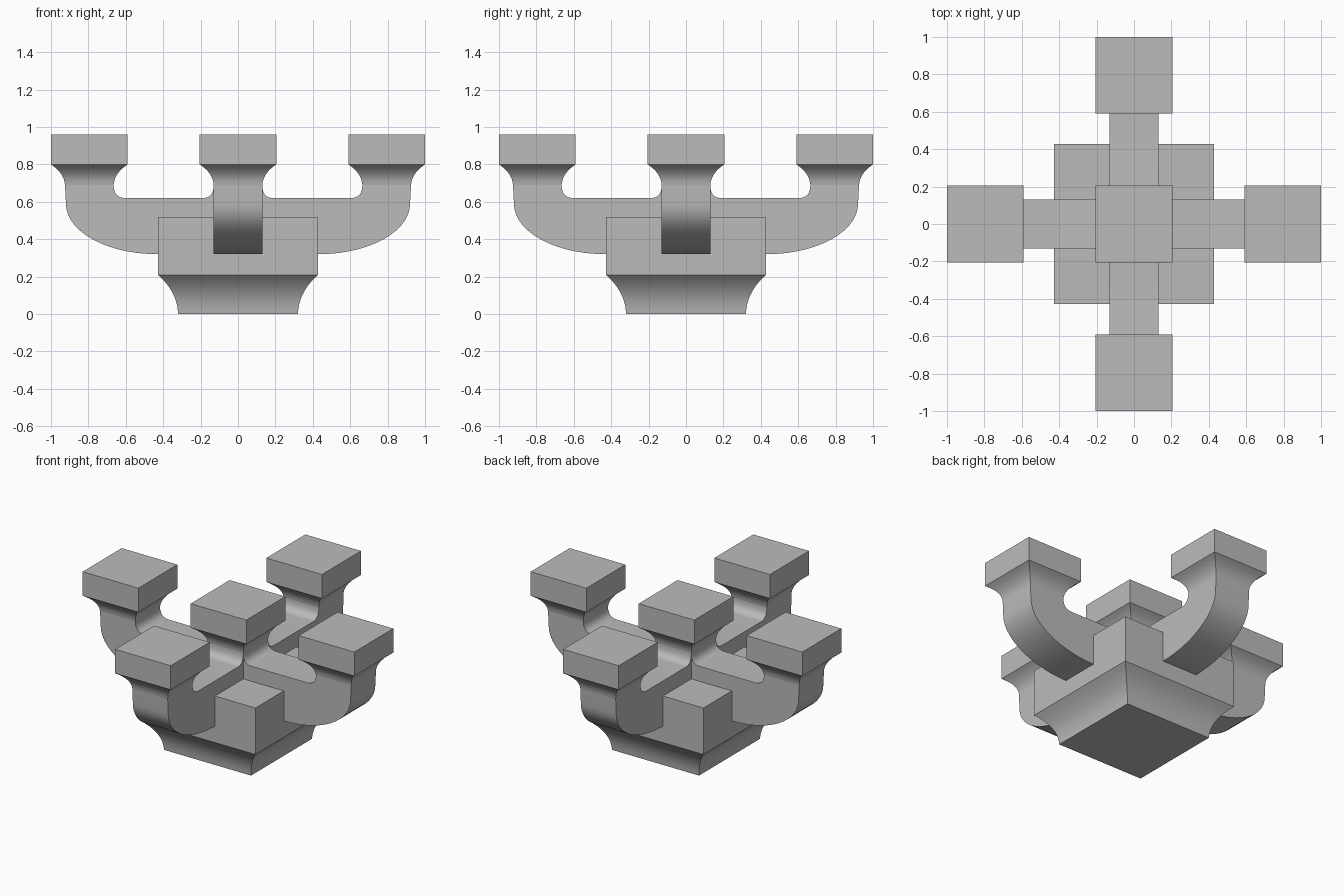
import bpy, bmesh, math
from mathutils import Matrix, Vector

default = bpy.data.objects.get("Cube")
if default:
    bpy.data.objects.remove(default, do_unlink=True)

stone = bpy.data.materials.new("grey_stone")
stone.use_nodes = True
stone.diffuse_color = (0.5, 0.5, 0.5, 1)
stone.node_tree.nodes["Principled BSDF"].inputs["Base Color"].default_value = (0.5, 0.5, 0.5, 1)

NECK, CAP, REACH = 0.13, 0.205, 0.795   # half widths, distance to outer posts
STEPS = 8


def bezier(a, b, c):
    """Quadratic curve from a to c, pulled towards b."""
    a, b, c = Vector(a), Vector(b), Vector(c)
    ts = [i / STEPS for i in range(STEPS + 1)]
    return [a * (1 - t) ** 2 + b * 2 * t * (1 - t) + c * t * t for t in ts]


def finish(bm, name, turn=0):
    bmesh.ops.recalc_face_normals(bm, faces=bm.faces)
    bm.transform(Matrix.Rotation(turn, 4, 'Z'))
    mesh = bpy.data.meshes.new(name)
    bm.to_mesh(mesh)
    bm.free()
    mesh.materials.append(stone)
    obj = bpy.data.objects.new(name, mesh)
    bpy.context.collection.objects.link(obj)
    bpy.ops.object.select_all(action='DESELECT')
    obj.select_set(True)
    bpy.context.view_layer.objects.active = obj
    bpy.ops.object.shade_smooth_by_angle(angle=math.radians(30))


def square_loft(name, profile, offset=0, turn=0):
    """Square column whose half width follows (half width, z) points."""
    bm = bmesh.new()
    corners = [(-1, -1), (1, -1), (1, 1), (-1, 1)]
    rings = [[bm.verts.new((offset + r * x, r * y, z)) for x, y in corners] for r, z in profile]
    for low, high in zip(rings, rings[1:]):
        for i in range(4):
            j = (i + 1) % 4
            bm.faces.new((low[i], low[j], high[j], high[i]))
    bm.faces.new(rings[0])
    bm.faces.new(rings[-1])
    finish(bm, name, turn)


def arm(name, turn):
    """Curved bracket: a side outline extruded across its width."""
    elbow = [(0.43 + 0.49 * math.sin(a), 0.59 - 0.27 * math.cos(a))
             for a in (math.pi / 2 * i / 14 for i in range(15))]
    inner = REACH - NECK
    outline = [(NECK, 0.32)] + elbow + [(REACH + NECK, 0.69)]
    outline += bezier((inner, 0.69), (inner, 0.62), (0.6, 0.62))
    outline += bezier((0.19, 0.62), (NECK, 0.62), (NECK, 0.69))
    bm = bmesh.new()
    face = bm.faces.new([bm.verts.new((p[0], -NECK, p[1])) for p in outline])
    side = bmesh.ops.extrude_face_region(bm, geom=[face])
    moved = [v for v in side["geom"] if isinstance(v, bmesh.types.BMVert)]
    bmesh.ops.translate(bm, verts=moved, vec=(0, 2 * NECK, 0))
    finish(bm, name, turn)


# Base block with a flared foot
square_loft("base_block", bezier((0.32, 0), (0.325, 0.12), (0.428, 0.21)) + [(0.428, 0.52)])

# Flared capitals: one in the centre, one at the end of each arm
capital = bezier((NECK, 0.69), (0.135, 0.755), (CAP, 0.8)) + [(CAP, 0.96)]
square_loft("centre_post", [(NECK, 0.32)] + capital)
for i, where in enumerate(("left", "back", "right", "front")):
    turn = i * math.pi / 2
    arm(where + "_arm", turn)
    square_loft(where + "_capital", capital, REACH, turn)
